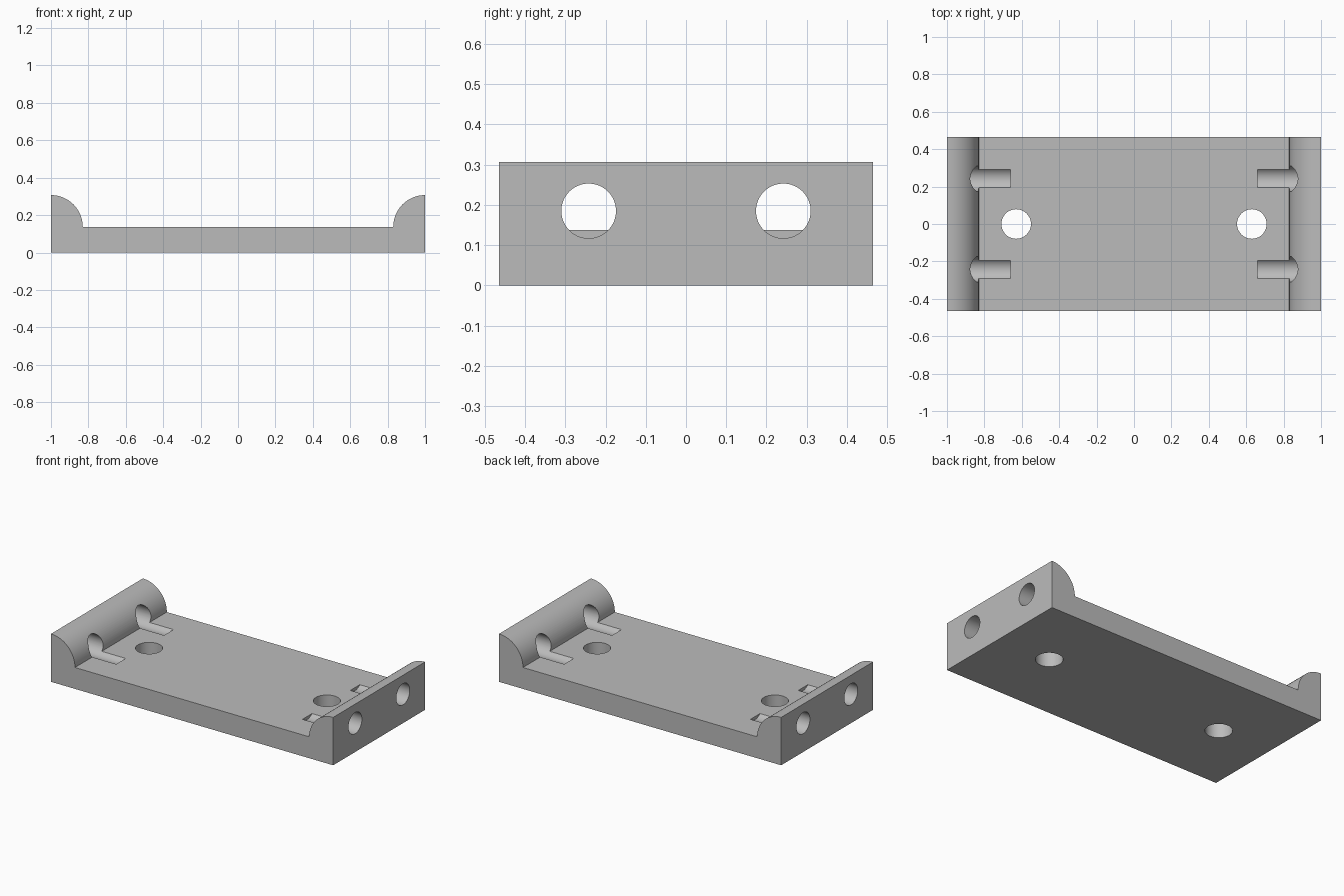
import bpy
import bmesh
from math import sin, cos, pi, radians
from mathutils import Matrix, Vector

cube = bpy.data.objects.get("Cube")
if cube:
    bpy.data.objects.remove(cube, do_unlink=True)

HALF_DEPTH = 0.465
FLOOR = 0.137      # top of the flat plate
LIP = 0.17         # radius of the rounded end lips
SEGMENTS = 24


def add_object(name, bm):
    bmesh.ops.recalc_face_normals(bm, faces=bm.faces)
    mesh = bpy.data.meshes.new(name)
    bm.to_mesh(mesh)
    bm.free()
    obj = bpy.data.objects.new(name, mesh)
    bpy.context.collection.objects.link(obj)
    return obj


def add_cylinder(bm, centre, radius, length, rotation=Matrix()):
    bmesh.ops.create_cone(bm, cap_ends=True, segments=64, radius1=radius,
                          radius2=radius, depth=length,
                          matrix=Matrix.Translation(centre) @ rotation)


# Plate with a quarter-round lip at each end, extruded along y
right = [(1, 0)]
for i in range(SEGMENTS + 1):
    a = pi / 2 * i / SEGMENTS
    right.append((1 - LIP * sin(a), FLOOR + LIP * cos(a)))
profile = right + [(-x, z) for x, z in reversed(right)]
bm = bmesh.new()
face = bm.faces.new([bm.verts.new((x, -HALF_DEPTH, z)) for x, z in profile])
extruded = bmesh.ops.extrude_face_region(bm, geom=[face])["geom"]
bmesh.ops.translate(bm, vec=Vector((0, 2 * HALF_DEPTH, 0)),
                    verts=[v for v in extruded if isinstance(v, bmesh.types.BMVert)])
plate = add_object("mounting_plate", bm)

# Vertical through holes, and side bores that run on as grooves in the floor
bm = bmesh.new()
sideways = Matrix.Rotation(pi / 2, 4, 'Y')
for sx in (-1, 1):
    add_cylinder(bm, (sx * 0.63, 0, 0.1), 0.079, 0.6)
    for sy in (-1, 1):
        add_cylinder(bm, (sx * 0.86, sy * 0.242, 0.185), 0.068, 0.4, sideways)
cutter = add_object("hole_cutter", bm)
cutter.hide_render = True

boolean = plate.modifiers.new("holes", 'BOOLEAN')
boolean.operation = 'DIFFERENCE'
boolean.solver = 'EXACT'
boolean.object = cutter

bpy.ops.object.select_all(action='DESELECT')
plate.select_set(True)
bpy.context.view_layer.objects.active = plate
bpy.ops.object.modifier_apply(modifier=boolean.name)
bpy.data.objects.remove(cutter, do_unlink=True)
bpy.ops.object.shade_smooth_by_angle(angle=radians(30))

# Plain grey finish
grey = bpy.data.materials.new("plain_grey")
grey.use_nodes = True
colour = (0.5, 0.5, 0.5, 1)
grey.diffuse_color = colour
grey.node_tree.nodes["Principled BSDF"].inputs["Base Color"].default_value = colour
plate.data.materials.clear()
plate.data.materials.append(grey)
